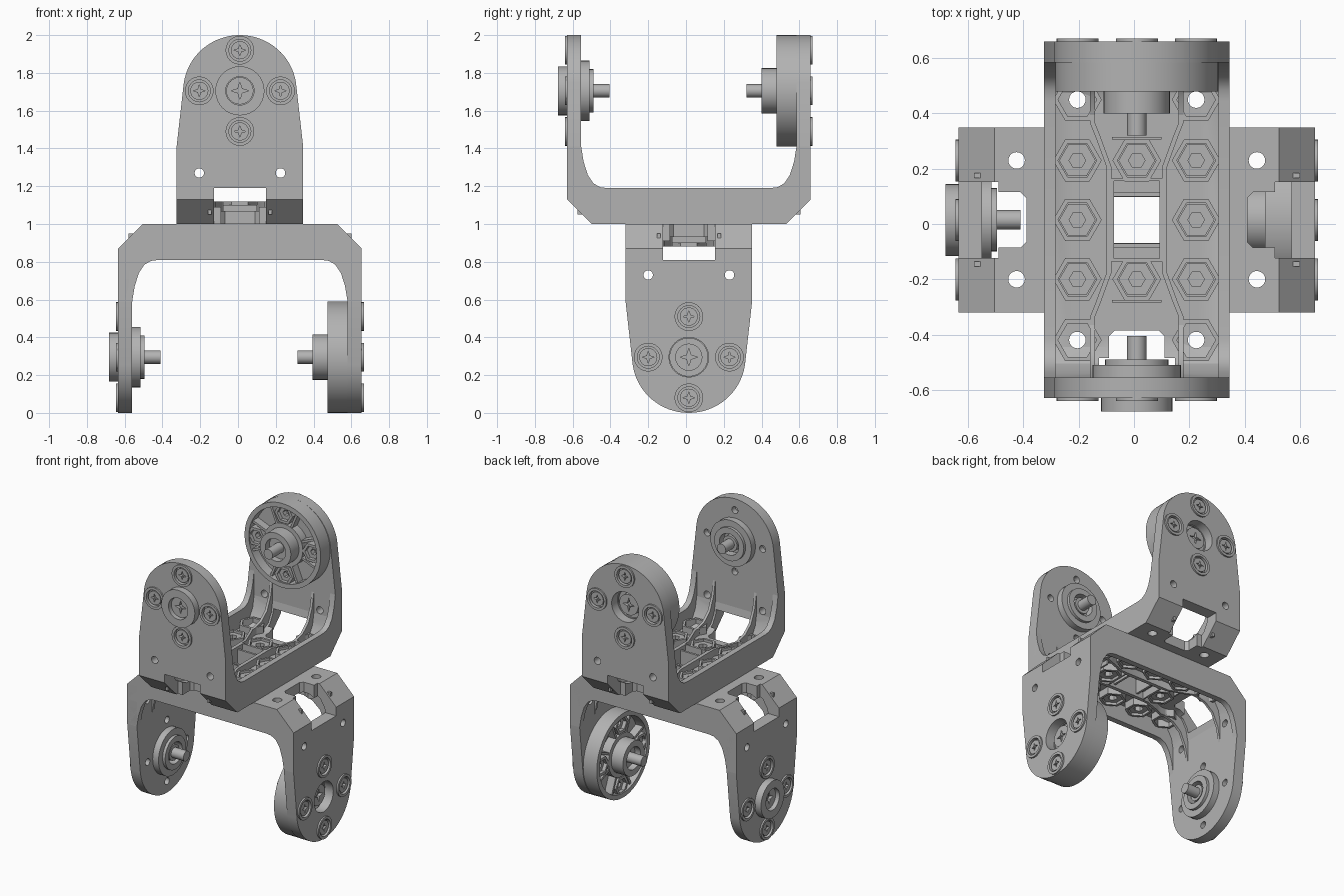
import bpy, bmesh, math
from mathutils import Matrix, Vector

if "Cube" in bpy.data.objects:
    bpy.data.objects.remove(bpy.data.objects["Cube"])

grey = bpy.data.materials.new("bracket_grey")
grey.use_nodes = True
COLOUR = (0.45, 0.45, 0.45, 1)
grey.diffuse_color = COLOUR
grey.node_tree.nodes["Principled BSDF"].inputs["Base Color"].default_value = COLOUR

AXIS_Z = 1.705      # height of the pivot axis
BOLT = 0.215        # bolt spacing
# one bracket opens upward along y, its twin is turned over to open downward along x
UPPER = Matrix.Translation((0.01, 0.015, 0))
LOWER = Matrix.Translation((0.01, 0.015, 2)) @ Matrix(
    ((0, 1, 0, 0), (1, 0, 0, 0), (0, 0, -1, 0), (0, 0, 0, 1)))


def at(axis, u, v, w):
    """Point from plane coordinates u, v and distance w along the axis."""
    return {"x": (w, u, v), "y": (u, w, v), "z": (u, v, w)}[axis]


def prism(bm, pts, axis, a, b):
    ends = [[bm.verts.new(at(axis, u, v, w)) for u, v in pts] for w in (a, b)]
    for end in ends:
        bm.faces.new(end)
    for i in range(len(pts)):
        j = (i + 1) % len(pts)
        bm.faces.new((ends[0][i], ends[0][j], ends[1][j], ends[1][i]))


def circle(r, n, c=(0, 0), turn=0):
    return [(c[0] + r * math.cos(math.tau * i / n + turn),
             c[1] + r * math.sin(math.tau * i / n + turn)) for i in range(n)]


def rod(bm, r, axis, c, a, b, n=32):
    prism(bm, circle(r, n, c), axis, a, b)


def tube(bm, r, hole, axis, c, a, b, n=32):
    loops = [[bm.verts.new(at(axis, u, v, w)) for u, v in circle(rad, n, c)]
             for rad, w in ((r, a), (r, b), (hole, b), (hole, a))]
    for k in range(4):
        p, q = loops[k], loops[(k + 1) % 4]
        for i in range(n):
            j = (i + 1) % n
            bm.faces.new((p[i], p[j], q[j], q[i]))


def box(bm, x, y, z):
    prism(bm, [(x[0], y[0]), (x[1], y[0]), (x[1], y[1]), (x[0], y[1])], "z", *z)


def mesh_of(name, bm):
    bmesh.ops.recalc_face_normals(bm, faces=bm.faces)
    me = bpy.data.meshes.new(name)
    bm.to_mesh(me)
    bm.free()
    return me


def cut(me, cutter_bm):
    """Subtract the cutter and return the finished mesh."""
    pair = [bpy.data.objects.new("helper", m) for m in (me, mesh_of("cutter", cutter_bm))]
    for ob in pair:
        ob.hide_render = True
        bpy.context.scene.collection.objects.link(ob)
    mod = pair[0].modifiers.new("cut", "BOOLEAN")
    mod.operation, mod.solver, mod.object = "DIFFERENCE", "EXACT", pair[1]
    mod.use_self = True
    deps = bpy.context.evaluated_depsgraph_get()
    result = bpy.data.meshes.new_from_object(pair[0].evaluated_get(deps))
    for ob in pair:
        bpy.data.objects.remove(ob)
    return result


def place(name, me, spots=(Matrix(),)):
    me.materials.clear()
    me.materials.append(grey)
    me.shade_smooth()
    me.set_sharp_from_angle(angle=math.radians(30))
    for side, frame in (("upper", UPPER), ("lower", LOWER)):
        for spot in spots:
            ob = bpy.data.objects.new(f"{side}_{name}", me)
            ob.matrix_world = frame @ spot
            bpy.context.scene.collection.objects.link(ob)


PIVOT = (0, AXIS_Z)
BOLTS = [(0, AXIS_Z + BOLT), (0, AXIS_Z - BOLT), (BOLT, AXIS_Z), (-BOLT, AXIS_Z)]
GRID = [(i * BOLT, j * BOLT) for i in (-1, 0, 1) for j in (-1, 0, 1) if i or j]
CORNERS = [(i * BOLT, j * 0.435) for i in (-1, 1) for j in (-1, 1)]
SIDES = (-1, 1)

# base plate with chamfered outer corners and a filleted inside
half = [(0.515, 1.0), (0.645, 1.13), (0.645, 1.24), (0.57, 1.24),
        (0.555, 1.16), (0.52, 1.1), (0.46, 1.07)]
bm = bmesh.new()
prism(bm, half + [(-y, z) for y, z in reversed(half)], "x", -0.335, 0.335)
holes = bmesh.new()
box(holes, (-0.083, 0.083), (-0.085, 0.085), (0.9, 1.3))
for s in SIDES:
    prism(holes, [(-0.1, s * 0.42), (-0.08, s * 0.4), (0.08, s * 0.4), (0.1, s * 0.42),
                  (0.1, s * 0.5), (0.1375, s * 0.5), (0.1375, s * 0.7),
                  (-0.1375, s * 0.7), (-0.1375, s * 0.5), (-0.1, s * 0.5)], "z", 0.9, 1.19)
for c in CORNERS:
    rod(holes, 0.03, "z", c, 0.9, 1.3, 20)
place("base_plate", cut(mesh_of("base_plate", bm), holes))

# tall side rims that sweep up into the arms
half = [(0.515, 1.0), (0.645, 1.13), (0.645, 1.41), (0.57, 1.41), (0.557, 1.33),
        (0.535, 1.26), (0.505, 1.215), (0.47, 1.195), (0.43, 1.19)]
bm = bmesh.new()
for s in SIDES:
    prism(bm, half + [(-y, z) for y, z in reversed(half)], "x", s * 0.295, s * 0.335)
place("side_rims", mesh_of("side_rims", bm))

# stiffening ribs on the floor, and gussets curving up the arms
bm = bmesh.new()
path = [(0.16, 0.5), (0.16, 0.35), (0.14, 0.3), (0.1, 0.19)]
path += [(x, -y) for x, y in reversed(path)]
for s in SIDES:
    ribbon = [(s * (x - 0.009), y) for x, y in path]
    ribbon += [(s * (x + 0.009), y) for x, y in reversed(path)]
    prism(bm, ribbon, "z", 1.06, 1.12)
    for t in SIDES:
        gusset = [(t * y, z) for y, z in ((0.38, 1.05), (0.38, 1.12), (0.45, 1.14),
                  (0.51, 1.19), (0.55, 1.28), (0.575, 1.41), (0.59, 1.41), (0.59, 1.05))]
        prism(bm, gusset, "x", s * 0.151, s * 0.169)
    # frame around the centre window
    box(bm, (s * 0.083, s * 0.1), (-0.15, 0.15), (1.05, 1.12))
    box(bm, (-0.09, 0.09), (s * 0.085, s * 0.1), (1.05, 1.1))
    box(bm, (-0.09, 0.09), (s * 0.14, s * 0.15), (1.05, 1.12))
    box(bm, (-0.09, 0.09), (s * 0.29, s * 0.3), (1.05, 1.1))
place("floor_ribs", mesh_of("floor_ribs", bm))

# hexagonal pockets and the nuts sitting in them
bm = bmesh.new()
for c in GRID + CORNERS:
    tube(bm, 0.088, 0.07, "z", c, 1.06, 1.12, 6)
place("nut_pockets", mesh_of("nut_pockets", bm))
bm = bmesh.new()
for c in GRID:
    tube(bm, 0.066, 0.03, "z", c, 1.06, 1.105, 6)
place("floor_nuts", mesh_of("floor_nuts", bm))

# round-topped arms
arch = [(-0.335, 1.13), (0.335, 1.13), (0.335, 1.41)]
for i in range(33):
    a = math.radians(8 + 164 * i / 32)
    arch.append((0.3 * math.cos(a), AXIS_Z + 0.295 * math.sin(a)))
arch.append((-0.335, 1.41))
for name, s in (("bearing_arm", -1), ("horn_arm", 1)):
    bm = bmesh.new()
    prism(bm, arch, "y", s * 0.57, s * 0.645)
    holes = bmesh.new()
    box(holes, (-0.1375, 0.1375), (s * 0.5, s * 0.7), (1.0, 1.19))
    for x in (-BOLT, BOLT):
        rod(holes, 0.025, "y", (x, 1.27), s * 0.5, s * 0.7, 20)
    for c in BOLTS:
        rod(holes, 0.024, "y", c, s * 0.5, s * 0.61, 16)
        rod(holes, 0.066, "y", c, s * 0.63, s * 0.7, 24)
    rod(holes, 0.105, "y", PIVOT, s * 0.5, s * 0.7)
    place(name, cut(mesh_of(name, bm), holes))

# idler bearing: outer flange, inner collar and pin
bm = bmesh.new()
tube(bm, 0.13, 0.075, "y", PIVOT, -0.693, -0.6)
tube(bm, 0.16, 0.095, "y", PIVOT, -0.6, -0.525, 40)
tube(bm, 0.115, 0.075, "y", PIVOT, -0.6, -0.505)
rod(bm, 0.09, "y", PIVOT, -0.61, -0.56)
tube(bm, 0.055, 0.03, "y", PIVOT, -0.58, -0.515, 24)
rod(bm, 0.035, "y", PIVOT, -0.6, -0.42, 24)
place("bearing", mesh_of("bearing", bm))

# servo horn: outer drum, spokes, hub and pin
bm = bmesh.new()
tube(bm, 0.295, 0.262, "y", PIVOT, 0.465, 0.6, 64)
tube(bm, 0.27, 0.1, "y", PIVOT, 0.535, 0.58, 48)
tube(bm, 0.15, 0.11, "y", PIVOT, 0.475, 0.56)
tube(bm, 0.12, 0.078, "y", PIVOT, 0.385, 0.57)
rod(bm, 0.1, "y", PIVOT, 0.43, 0.57)
rod(bm, 0.035, "y", PIVOT, 0.305, 0.5, 24)
for c in BOLTS:
    tube(bm, 0.07, 0.05, "y", c, 0.475, 0.55, 6)
    tube(bm, 0.05, 0.022, "y", c, 0.5, 0.55, 6)
for i in range(8):
    a = math.radians(22.5 + 45 * i)
    out, side = Vector((math.cos(a), math.sin(a))), Vector((-math.sin(a), math.cos(a))) * 0.008
    quad = [out * 0.13 - side, out * 0.27 - side, out * 0.27 + side, out * 0.13 + side]
    prism(bm, [(q.x, q.y + AXIS_Z) for q in quad], "y", 0.48, 0.55)
place("servo_horn", mesh_of("servo_horn", bm))


# cross-head screws, facing +y from their own origin
def cross_screw(name, r, depth):
    bm = bmesh.new()
    rod(bm, r, "y", (0, 0), -depth, 0, 24)
    cross = bmesh.new()
    w, l = r * 0.15, r * 0.65
    prism(cross, [(-w, -w), (0, -l), (w, -w), (l, 0), (w, w), (0, l), (-w, w), (-l, 0)],
          "y", -0.02, 0.1)
    return cut(mesh_of(name, bm), cross)


TURN = Matrix.Rotation(math.pi, 4, "Z")
bolt_spots = []
for x, z in BOLTS:
    bolt_spots.append(Matrix.Translation((x, 0.648, z)))
    bolt_spots.append(Matrix.Translation((x, -0.648, z)) @ TURN)
place("bolt_head", cross_screw("bolt_head", 0.048, 0.03), bolt_spots)
place("pivot_screw", cross_screw("pivot_screw", 0.072, 0.04),
      [Matrix.Translation((0, 0.605, AXIS_Z)), Matrix.Translation((0, -0.665, AXIS_Z)) @ TURN])

# washer rings around the bolt heads
bm = bmesh.new()
for c in BOLTS:
    for s in SIDES:
        tube(bm, 0.076, 0.058, "y", c, s * 0.62, s * 0.656, 24)
place("bolt_washers", mesh_of("bolt_washers", bm))
